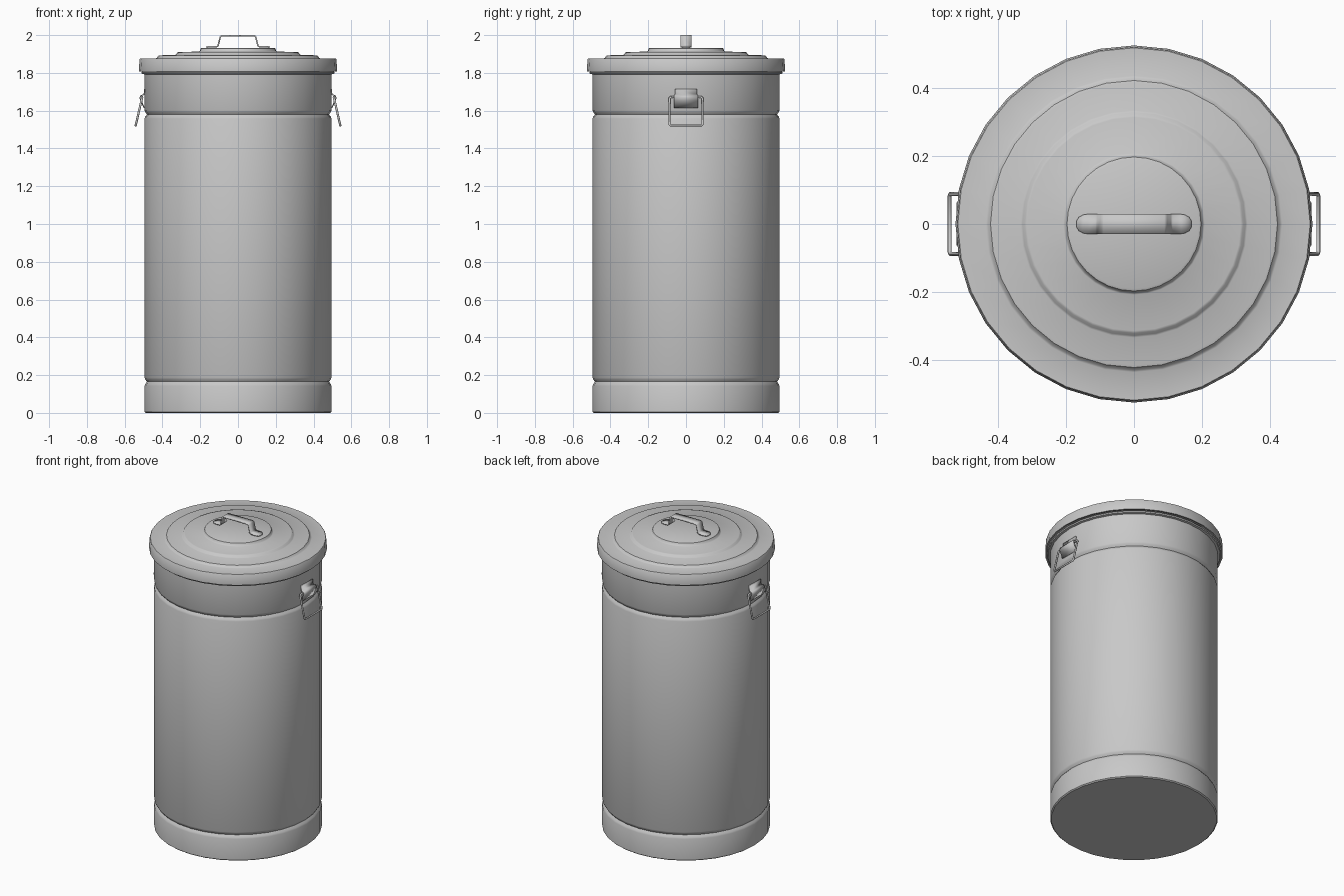
import bpy, bmesh, math

if "Cube" in bpy.data.objects:
    bpy.data.objects.remove(bpy.data.objects["Cube"])

SIDES = 32
metal = bpy.data.materials.new("grey_metal")
metal.diffuse_color = (0.58, 0.58, 0.58, 1)
metal.use_nodes = True
metal.node_tree.nodes["Principled BSDF"].inputs["Base Color"].default_value = metal.diffuse_color


def finish(name, bm, angle=40):
    me = bpy.data.meshes.new(name)
    bmesh.ops.recalc_face_normals(bm, faces=bm.faces)
    bm.to_mesh(me)
    bm.free()
    me.materials.append(metal)
    ob = bpy.data.objects.new(name, me)
    bpy.context.collection.objects.link(ob)
    bpy.ops.object.select_all(action='DESELECT')
    ob.select_set(True)
    bpy.context.view_layer.objects.active = ob
    bpy.ops.object.shade_smooth_by_angle(angle=math.radians(angle))
    return ob


def lathe(name, profile):
    """Turn (radius, z) points around z; both ends are capped."""
    bm = bmesh.new()
    rings = []
    for r, z in profile:
        rings.append([bm.verts.new((r * math.cos(2 * math.pi * i / SIDES),
                                    r * math.sin(2 * math.pi * i / SIDES), z))
                      for i in range(SIDES)])
    for a, b in zip(rings, rings[1:]):
        for i in range(SIDES):
            j = (i + 1) % SIDES
            bm.faces.new((a[i], a[j], b[j], b[i]))
    bm.faces.new(rings[0])
    bm.faces.new(rings[-1])
    return finish(name, bm)


def strip(name, rows, thickness):
    """Bent sheet from (x, z, half width) rows."""
    bm = bmesh.new()
    pairs = [(bm.verts.new((x, -w, z)), bm.verts.new((x, w, z))) for x, z, w in rows]
    for (a, b), (c, d) in zip(pairs, pairs[1:]):
        bm.faces.new((a, b, d, c))
    ob = finish(name, bm, 30)
    mod = ob.modifiers.new("thickness", 'SOLIDIFY')
    mod.thickness = thickness
    mod.offset = 0
    return ob


# Can body with two pressed grooves and a rolled top rim
R = 0.495
body = [(0.488, 0), (R, 0.006)]
for z in (0.165, 1.58):
    body += [(R, z - 0.022), (R - 0.004, z - 0.012), (R - 0.013, z),
             (R - 0.004, z + 0.012), (R, z + 0.022)]
body += [(R, 1.792), (0.508, 1.795), (0.512, 1.802), (0.505, 1.81), (0.48, 1.81)]
lathe("can_body", body)

# Lid with stepped rings and overhanging skirt
lathe("lid", [(0.49, 1.825), (0.514, 1.825), (0.516, 1.808), (0.525, 1.808),
              (0.525, 1.816), (0.521, 1.872), (0.518, 1.876),
              (0.436, 1.877), (0.430, 1.880), (0.422, 1.891), (0.414, 1.893),
              (0.334, 1.895), (0.328, 1.898), (0.321, 1.908), (0.314, 1.910),
              (0.208, 1.913), (0.203, 1.916), (0.197, 1.930), (0.190, 1.933)])

# Lid handle: bent strap with rounded feet
half = [(0.168, 1.936, 0.010), (0.162, 1.937, 0.020), (0.150, 1.938, 0.027),
        (0.138, 1.938, 0.029), (0.112, 1.939, 0.029), (0.105, 1.945, 0.029),
        (0.094, 1.991, 0.029), (0.088, 1.996, 0.029)]
strip("lid_handle", [(-x, z, w) for x, z, w in half] + half[::-1], 0.008)

# Side carrying handles: wire loop held by a folded bracket
for side, s in (("left", -1), ("right", 1)):
    strip(side + "_bracket",
          [(s * x, z, w) for x, z, w in [(0.495, 1.715, 0.058), (0.497, 1.685, 0.058),
                                         (0.514, 1.680, 0.063), (0.519, 1.668, 0.063),
                                         (0.514, 1.655, 0.063), (0.497, 1.615, 0.063)]],
          0.006)
    cu = bpy.data.curves.new(side + "_handle_loop", 'CURVE')
    cu.dimensions = '3D'
    cu.bevel_depth = 0.006
    cu.bevel_resolution = 2
    sp = cu.splines.new('POLY')
    loop = [(0.507, -0.080, 1.672), (0.509, -0.088, 1.664),
            (0.540, -0.088, 1.528), (0.542, -0.082, 1.521),
            (0.542, 0.082, 1.521), (0.540, 0.088, 1.528),
            (0.509, 0.088, 1.664), (0.507, 0.080, 1.672)]
    sp.points.add(len(loop) - 1)
    for p, (x, y, z) in zip(sp.points, loop):
        p.co = (s * x, y, z, 1)
    sp.use_cyclic_u = True
    cu.materials.append(metal)
    bpy.context.collection.objects.link(bpy.data.objects.new(side + "_handle_loop", cu))
